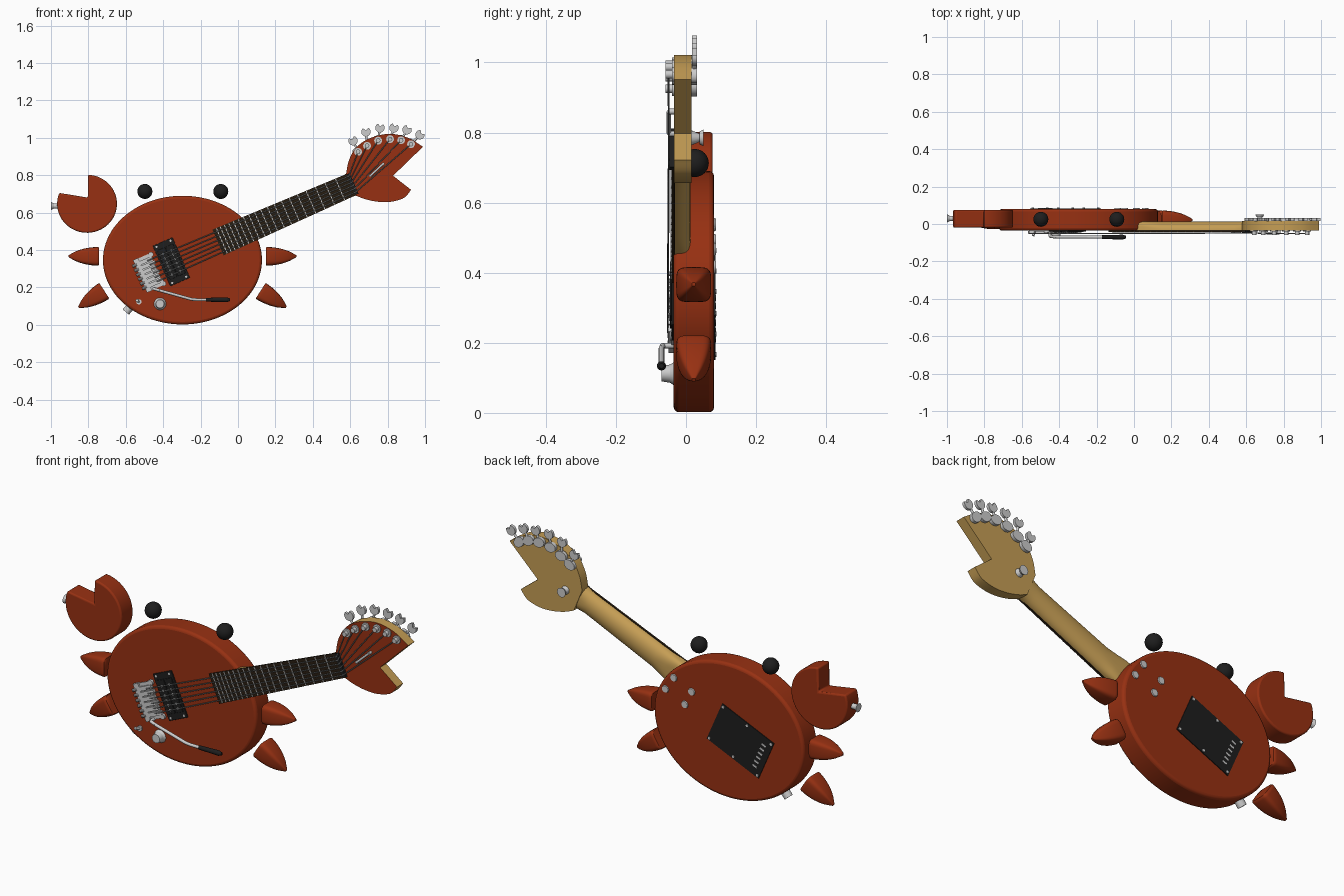
import bpy, bmesh, math
from mathutils import Vector, Matrix

if "Cube" in bpy.data.objects:
    bpy.data.objects.remove(bpy.data.objects["Cube"])

ANG = math.radians(23.5)
C, S = math.cos(ANG), math.sin(ANG)
NX, NZ = 0.604, 0.749            # nut: origin of the neck frame (u along neck, v across)


def material(name, rgb):
    m = bpy.data.materials.new(name)
    m.diffuse_color = (*rgb, 1)
    m.use_nodes = True
    m.node_tree.nodes["Principled BSDF"].inputs["Base Color"].default_value = m.diffuse_color
    return m


RED = material("shell red", (0.31, 0.030, 0.006))
WOOD = material("maple wood", (0.56, 0.34, 0.09))
SILVER = material("silver metal", (0.60, 0.60, 0.60))
STEEL = material("string steel", (0.27, 0.28, 0.28))
BLACK = material("black plastic", (0.013, 0.013, 0.013))
BROWN = material("dark fretboard", (0.022, 0.013, 0.006))


def P(u, v, y):
    return Vector((NX + u * C - v * S, y, NZ + u * S + v * C))


def prism(bm, pts, y0, y1):
    """Extrude an (x, z) outline from y0 to y1."""
    a = [bm.verts.new((x, y0, z)) for x, z in pts]
    b = [bm.verts.new((x, y1, z)) for x, z in pts]
    bm.faces.new(a)
    bm.faces.new(b[::-1])
    for i in range(len(pts)):
        j = (i + 1) % len(pts)
        bm.faces.new((a[j], a[i], b[i], b[j]))


def box(bm, u, v, du, dv, y0, y1):
    """Block aligned with the neck frame."""
    cs = [P(u + i * du / 2, v + j * dv / 2, 0) for i, j in ((-1, -1), (1, -1), (1, 1), (-1, 1))]
    prism(bm, [(c.x, c.z) for c in cs], y0, y1)


def rod(bm, a, b, r, r2=None, n=16):
    a, b = Vector(a), Vector(b)
    d = b - a
    m = Matrix.Translation((a + b) / 2) @ d.to_track_quat('Z', 'Y').to_matrix().to_4x4()
    bmesh.ops.create_cone(bm, cap_ends=True, segments=n, radius1=r,
                          radius2=r if r2 is None else r2, depth=d.length, matrix=m)


def loft(bm, rings):
    vs = [[bm.verts.new(p) for p in r] for r in rings]
    n = len(vs[0])
    for r, q in zip(vs, vs[1:]):
        for i in range(n):
            bm.faces.new((r[i], r[(i + 1) % n], q[(i + 1) % n], q[i]))
    bm.faces.new(vs[0][::-1])
    bm.faces.new(vs[-1])


def finish(name, bm, mats, bevel=0, rule=None, angle=35):
    bmesh.ops.recalc_face_normals(bm, faces=bm.faces[:])
    if rule:
        for f in bm.faces:
            f.material_index = rule(f)
    me = bpy.data.meshes.new(name)
    bm.to_mesh(me)
    bm.free()
    ob = bpy.data.objects.new(name, me)
    bpy.context.collection.objects.link(ob)
    for m in mats:
        me.materials.append(m)
    if bevel:
        md = ob.modifiers.new("round", 'BEVEL')
        md.width, md.segments, md.limit_method = bevel, 3, 'ANGLE'
    bpy.ops.object.select_all(action='DESELECT')
    ob.select_set(True)
    bpy.context.view_layer.objects.active = ob
    bpy.ops.object.shade_smooth_by_angle(angle=math.radians(angle))
    return ob


def arc(cx, cz, rx, rz, a0, a1, n):
    return [(cx + rx * math.cos(math.radians(a0 + (a1 - a0) * i / n)),
             cz + rz * math.sin(math.radians(a0 + (a1 - a0) * i / n))) for i in range(n + 1)]


def spline(pts, n=6):
    """Catmull-Rom curve through (x, z) points."""
    p = [Vector(q) for q in [pts[0]] + pts + [pts[-1]]]
    out = []
    for a, b, c, d in zip(p, p[1:], p[2:], p[3:]):
        for i in range(n):
            t = i / n
            out.append(tuple(0.5 * (2 * b + (c - a) * t + (2 * a - 5 * b + 4 * c - d) * t * t
                                    + (3 * b - a - 3 * c + d) * t ** 3)))
    return out + [pts[-1]]


# Body shell
bm = bmesh.new()
prism(bm, arc(-0.297, 0.346, 0.425, 0.344, 0, 360, 96)[:-1], -0.035, 0.08)
finish("body", bm, [RED], 0.014)

# Raised claw with a wedge cut out, and its strap button
bm = bmesh.new()
prism(bm, arc(-0.807, 0.647, 0.16, 0.155, 88, -202, 48) + [(-0.803, 0.68)], -0.02, 0.076)
finish("claw", bm, [RED], 0.008)
bm = bmesh.new()
rod(bm, (-0.955, 0.03, 0.635), (-0.985, 0.03, 0.635), 0.014)
rod(bm, (-0.985, 0.03, 0.635), (-1.0, 0.03, 0.635), 0.014, 0.022)
finish("claw_strap_button", bm, [SILVER])

# Legs: tapered square-ish horns, mirrored across the body
for label, b, t in (("upper", (-0.743, 0.366), (-0.906, 0.367)), ("lower", (-0.715, 0.182), (-0.852, 0.094))):
    for side in (-1, 1):
        base, tip = Vector((b[0], 0.022, b[1])), Vector((t[0], 0.022, t[1]))
        ax = tip - base
        w = Vector((-ax.z, 0, ax.x)).normalized()
        rings = []
        for k, f in [(0, 0.93), (0.03, 1)] + [(i / 10, (1 - (i / 10) ** 2) ** 0.75) for i in range(1, 10)] + [(1, 0.1)]:
            ring = []
            for i in range(28):
                a = math.tau * i / 28
                ca, sa = math.cos(a), math.sin(a)
                p = base + ax * k + w * 0.05 * f * math.copysign(abs(ca) ** 0.45, ca)
                p.y += 0.05 * f * math.copysign(abs(sa) ** 0.45, sa)
                if side > 0:
                    p.x = -0.594 - p.x
                ring.append(p)
            rings.append(ring)
        bm = bmesh.new()
        loft(bm, rings)
        finish(f"{label}_leg_{'left' if side < 0 else 'right'}", bm, [RED], angle=50)

# Eyes
for x, n in ((-0.498, "left"), (-0.092, "right")):
    bm = bmesh.new()
    bmesh.ops.create_uvsphere(bm, u_segments=28, v_segments=16, radius=0.04,
                              matrix=Matrix.Translation((x, 0.025, 0.713)))
    finish(f"eye_{n}", bm, [BLACK], angle=60)

# Neck: D-shaped section, squarer and wider at the heel
bm = bmesh.new()
rings = []
for u, w, e in ((-0.76, 0.074, 0.4), (-0.58, 0.072, 0.45), (-0.53, 0.068, 0.7), (-0.47, 0.066, 1),
                (-0.2, 0.062, 1), (-0.05, 0.060, 1), (0.0, 0.064, 0.8), (0.05, 0.075, 0.5)):
    rings.append([P(u, w * math.copysign(abs(math.cos(a)) ** e, math.cos(a)), -0.033 + 0.046 * math.sin(a) ** e)
                  for a in [math.pi * i / 20 for i in range(20)] + [math.pi - 1e-6]])
loft(bm, rings)
finish("neck", bm, [WOOD])

# Fretboard, frets and nut
bm = bmesh.new()
cs = [P(u, v, 0) for u, v in ((-0.775, -0.075), (0, -0.062), (0, 0.062), (-0.775, 0.075))]
prism(bm, [(c.x, c.z) for c in cs], -0.042, -0.032)
finish("fretboard", bm, [BROWN])
bm = bmesh.new()
for n in range(1, 20):
    u = -1.13 * (1 - 2 ** (-n / 12))
    box(bm, u, 0, 0.005, 2 * (0.061 - u * 0.0168), -0.0445, -0.04)
finish("frets", bm, [SILVER])
bm = bmesh.new()
box(bm, 0.008, 0, 0.02, 0.12, -0.047, -0.03)
finish("nut", bm, [BLACK])

# Claw-shaped headstock, red on its front face only
upper = [(.578, .807), (.594, .882), (.636, .952), (.711, 1.0), (.813, 1.021), (.909, 1.0), (.989, .952)]
lower = [(.925, .722), (.888, .679), (.818, .658), (.749, .658), (.679, .672), (.625, .693)]
bm = bmesh.new()
prism(bm, spline(upper) + [(.829, .797)] + spline(lower), -0.034, 0.016)
finish("headstock", bm, [WOOD, RED], rule=lambda f: 1 if f.normal.y < -0.9 else 0)

# Tuners: post, gear housing, stem and claw-shaped key
posts = [(.642, .925), (.69, .957), (.749, .985), (.813, .993), (.872, .987), (.925, .966)]
keys = [(.615, .984), (.684, 1.032), (.759, 1.053), (.834, 1.053), (.904, 1.043), (.973, 1.016)]
for i, (p, k) in enumerate(zip(posts, keys)):
    bm = bmesh.new()
    rod(bm, (p[0], -0.033, p[1]), (p[0], -0.04, p[1]), 0.021)
    rod(bm, (p[0], -0.04, p[1]), (p[0], -0.058, p[1]), 0.012)
    d = (Vector(k) - Vector(p)).normalized()
    a = math.degrees(math.atan2(d.y, d.x))
    prism(bm, [(p[0] + d.x * m - d.y * q, p[1] + d.y * m + d.x * q)
               for m, q in arc(0.003, 0, 0.024, 0.031, 0, 360, 24)[:-1]], 0.015, 0.032)
    rod(bm, (p[0], 0.024, p[1]), (k[0], 0.024, k[1]), 0.006)
    prism(bm, arc(k[0], k[1], 0.025, 0.025, a + 35, a + 325, 18) + [(k[0] + d.x * .008, k[1] + d.y * .008)], 0.017, 0.031)
    finish(f"tuner_{i + 1}", bm, [SILVER])

# String retainer bar and rear headstock button
bm = bmesh.new()
rod(bm, (.708, -0.049, .797), (.776, -0.049, .86), 0.006)
for x, z in ((.708, .797), (.776, .86)):
    rod(bm, (x, -0.033, z), (x, -0.052, z), 0.008)
finish("string_retainer", bm, [SILVER])
bm = bmesh.new()
rod(bm, (.672, 0.014, .785), (.672, 0.038, .785), 0.022, 0.012)
rod(bm, (.672, 0.038, .785), (.672, 0.05, .785), 0.018, 0.024)
finish("headstock_strap_button", bm, [SILVER])

# Strings
bm = bmesh.new()
for i, p in enumerate(posts):
    v = 1 - i / 2.5
    n = P(0.008, v * 0.046, -0.049)
    rod(bm, P(-1.16, v * 0.062, -0.052), n, 0.0028, n=6)
    rod(bm, n, (p[0], -0.05, p[1]), 0.0028, n=6)
finish("strings", bm, [STEEL])

# Pickup with pole screws
bm = bmesh.new()
box(bm, -1.045, 0.005, 0.115, 0.235, -0.041, -0.033)
for du in (-0.024, 0.024):
    box(bm, -1.045 + du, 0.005, 0.044, 0.17, -0.046, -0.04)
finish("pickup", bm, [BLACK], 0.002)
bm = bmesh.new()
for du in (-0.024, 0.024):
    for i in range(6):
        u, v = -1.045 + du, 0.06 - i * 0.024
        rod(bm, P(u, v, -0.045), P(u, v, -0.048), 0.006, n=10)
    for v in (-0.1, 0.11):
        rod(bm, P(-1.045 + du * 1.7, v, -0.04), P(-1.045 + du * 1.7, v, -0.043), 0.006, n=10)
finish("pickup_screws", bm, [SILVER])

# Bridge: plate, rear block, six saddles and pivot studs
bm = bmesh.new()
box(bm, -1.178, 0, 0.09, 0.185, -0.041, -0.033)
box(bm, -1.215, 0, 0.03, 0.19, -0.05, -0.033)
for i in range(6):
    v = 0.065 - i * 0.026
    box(bm, -1.165, v, 0.07 + 0.012 * (i % 2), 0.021, -0.051, -0.036)
    rod(bm, P(-1.22, v, -0.045), P(-1.245, v, -0.045), 0.008, n=10)
for v in (-0.085, 0.085):
    rod(bm, P(-1.13, v, -0.033), P(-1.13, v, -0.046), 0.014)
finish("bridge", bm, [SILVER])

# Vibrato arm and grip
bm = bmesh.new()
path = [(-.45, -.034, .192), (-.45, -.066, .192), (-.42, -.07, .184), (-.25, -.07, .137), (-.22, -.07, .134), (-.16, -.07, .134)]
for a, b in zip(path, path[1:]):
    rod(bm, a, b, 0.008, n=12)
finish("vibrato_arm", bm, [SILVER])
bm = bmesh.new()
rod(bm, (-.17, -.07, .134), (-.06, -.07, .134), 0.010, 0.013)
rod(bm, (-.06, -.07, .134), (-.043, -.07, .134), 0.013, 0.007)
finish("vibrato_grip", bm, [BLACK])

# Volume knob, toggle switch and output jack
bm = bmesh.new()
rod(bm, (-.417, -.033, .112), (-.417, -.045, .112), 0.034, 0.026, 24)
rod(bm, (-.417, -.045, .112), (-.417, -.07, .112), 0.026, 0.022, 24)
finish("volume_knob", bm, [SILVER])
bm = bmesh.new()
rod(bm, (-.53, -.033, .123), (-.53, -.042, .123), 0.014)
rod(bm, (-.53, -.04, .123), (-.54, -.062, .13), 0.005, 0.008)
finish("toggle_switch", bm, [SILVER])
bm = bmesh.new()
rod(bm, (-.565, .025, .11), (-.6, .025, .068), 0.022)
finish("output_jack", bm, [SILVER])

# Rear cover plate with its slots and screws
bm = bmesh.new()
box(bm, -1.063, -0.011, 0.32, 0.22, 0.078, 0.084)
finish("rear_cover", bm, [BLACK])
bm = bmesh.new()
for i in range(6):
    box(bm, -1.18, 0.055 - i * 0.026, 0.025, 0.009, 0.083, 0.0855)
for du in (-0.148, 0, 0.148):
    for dv in (-0.098, 0.098):
        q = (-1.063 + du, -0.011 + dv)
        rod(bm, P(*q, 0.083), P(*q, 0.087), 0.007, n=10)
finish("rear_cover_fittings", bm, [SILVER])

# Neck bolts
bm = bmesh.new()
for x, z in ((.013, .537), (-.088, .492), (.06, .467), (-.05, .417)):
    rod(bm, (x, .078, z), (x, .085, z), 0.02, 0.017)
finish("neck_bolts", bm, [SILVER])
